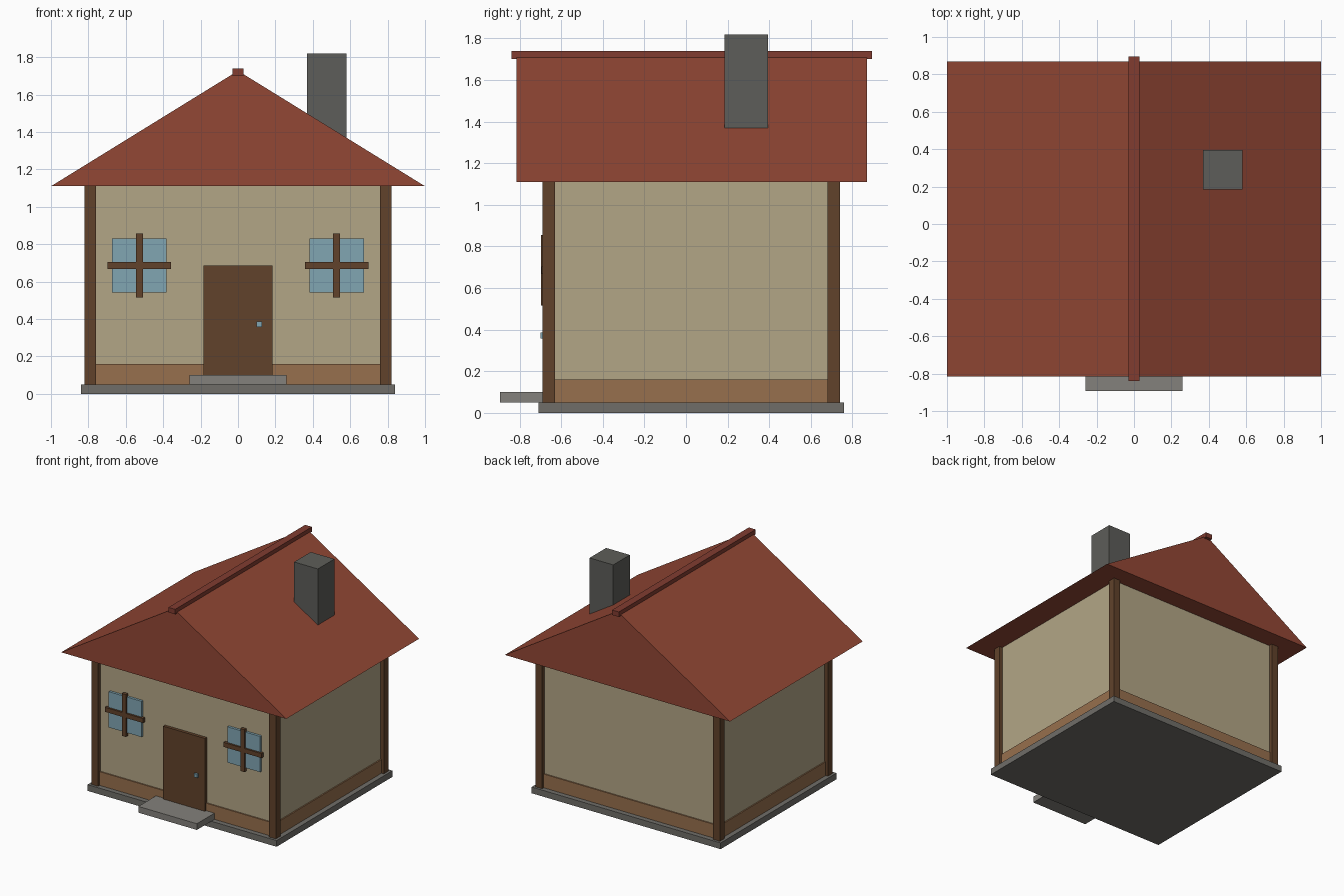
import bpy

if "Cube" in bpy.data.objects:
    bpy.data.objects.remove(bpy.data.objects["Cube"])


def material(name, r, g, b):
    m = bpy.data.materials.new(name)
    m.diffuse_color = (r, g, b, 1)
    m.use_nodes = True
    m.node_tree.nodes["Principled BSDF"].inputs["Base Color"].default_value = m.diffuse_color
    return m


PLASTER = material("plaster", 0.45, 0.38, 0.24)
TIMBER = material("dark_timber", 0.12, 0.055, 0.024)
SKIRT = material("light_timber", 0.31, 0.16, 0.075)
ROOF = material("roof_red", 0.29, 0.063, 0.035)
RIDGE = material("ridge_red", 0.22, 0.045, 0.03)
GLASS = material("glass", 0.22, 0.38, 0.45)
STONE = material("stone", 0.16, 0.155, 0.14)
STEP = material("step_stone", 0.23, 0.22, 0.20)
BRICK = material("chimney_stone", 0.11, 0.11, 0.10)


def mesh_object(name, verts, faces, mat):
    me = bpy.data.meshes.new(name)
    me.from_pydata(verts, [], faces)
    me.materials.append(mat)
    ob = bpy.data.objects.new(name, me)
    bpy.context.collection.objects.link(ob)
    return ob


def box(name, x, y, z, mat):
    """Box from (min, max) ranges on each axis."""
    verts = [(a, b, c) for a in x for b in y for c in z]
    faces = [(0, 1, 3, 2), (4, 6, 7, 5), (0, 4, 5, 1),
             (2, 3, 7, 6), (0, 2, 6, 4), (1, 5, 7, 3)]
    return mesh_object(name, verts, faces, mat)


# Foundation, walls and skirting
box("foundation", (-0.84, 0.84), (-0.71, 0.76), (0, 0.05), STONE)
box("walls", (-0.79, 0.79), (-0.66, 0.71), (0.05, 1.11), PLASTER)
box("skirting", (-0.80, 0.80), (-0.67, 0.72), (0.05, 0.16), SKIRT)

# Corner posts
for cx, side in ((-0.79, "left"), (0.79, "right")):
    for cy, end in ((-0.66, "front"), (0.71, "back")):
        box(f"{end}_{side}_post", (cx - 0.03, cx + 0.03),
            (cy - 0.03, cy + 0.03), (0.05, 1.11), TIMBER)

# Gable roof: solid triangular prism
profile = [(-1, 1.11), (1, 1.11), (0, 1.727)]
verts = [(x, y, z) for y in (-0.815, 0.87) for x, z in profile]
mesh_object("roof", verts, [(0, 1, 2), (5, 4, 3), (0, 3, 4, 1),
                            (1, 4, 5, 2), (2, 5, 3, 0)], ROOF)
box("ridge_beam", (-0.03, 0.03), (-0.84, 0.895), (1.70, 1.74), RIDGE)
box("chimney", (0.37, 0.58), (0.185, 0.395), (1.25, 1.82), BRICK)

# Door, knob and step
box("door", (-0.185, 0.185), (-0.685, -0.65), (0.06, 0.685), TIMBER)
box("door_knob", (0.098, 0.127), (-0.70, -0.68), (0.358, 0.387), GLASS)
box("door_step", (-0.26, 0.26), (-0.893, -0.67), (0.05, 0.10), STEP)

# Windows with crossed bars
for cx, side in ((-0.527, "left"), (0.527, "right")):
    box(f"{side}_window_glass", (cx - 0.146, cx + 0.146), (-0.68, -0.65),
        (0.543, 0.83), GLASS)
    box(f"{side}_window_crossbar", (cx - 0.17, cx + 0.17), (-0.695, -0.67),
        (0.668, 0.704), TIMBER)
    box(f"{side}_window_upright", (cx - 0.018, cx + 0.018), (-0.697, -0.67),
        (0.516, 0.856), TIMBER)
